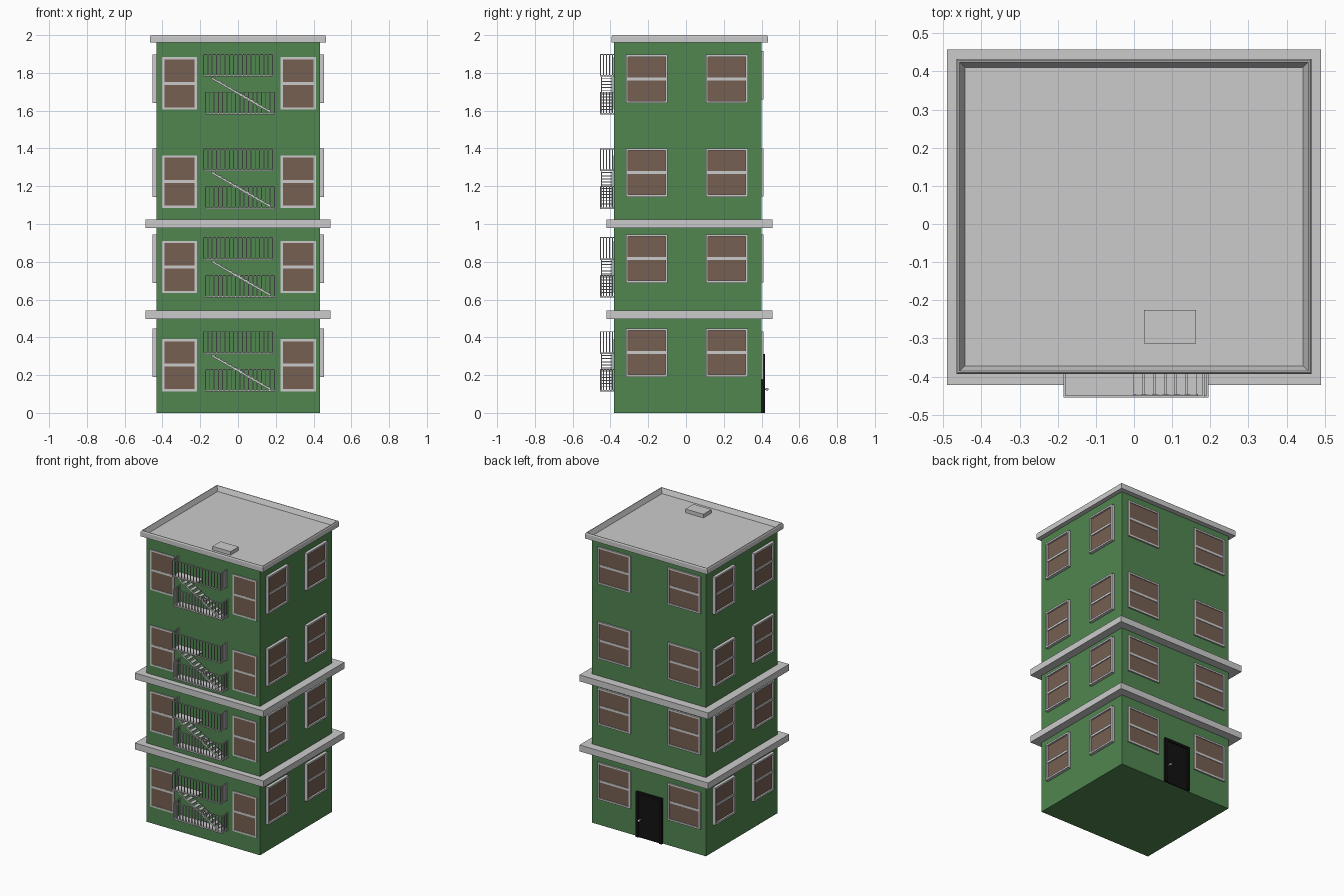
import bpy, bmesh

if "Cube" in bpy.data.objects:
    bpy.data.objects.remove(bpy.data.objects["Cube"])


def material(name, rgb):
    m = bpy.data.materials.new(name)
    m.diffuse_color = (*rgb, 1)
    m.use_nodes = True
    m.node_tree.nodes["Principled BSDF"].inputs["Base Color"].default_value = m.diffuse_color
    return m


GREEN = material("green_wall", (0.08, 0.24, 0.08))
BROWN = material("brown_glass", (0.18, 0.115, 0.085))
BLACK = material("black_door", (0.006, 0.006, 0.006))


def finish(name, bm, mat=None):
    me = bpy.data.meshes.new(name)
    bmesh.ops.recalc_face_normals(bm, faces=bm.faces)
    bm.to_mesh(me)
    bm.free()
    ob = bpy.data.objects.new(name, me)
    bpy.context.collection.objects.link(ob)
    if mat:
        me.materials.append(mat)
    return ob


def boxes(name, items, mat=None):
    """One object from boxes (x0, x1, y0, y1, z0, z1[, rise at x1])."""
    bm = bmesh.new()
    for b in items:
        x0, x1, y0, y1, z0, z1 = b[:6]
        dz = b[6] if len(b) > 6 else 0
        lo = [(x0, y0, 0), (x1, y0, dz), (x1, y1, dz), (x0, y1, 0)]
        a = [bm.verts.new((x, y, z0 + d)) for x, y, d in lo]
        c = [bm.verts.new((x, y, z1 + d)) for x, y, d in lo]
        bm.faces.new(a)
        bm.faces.new(c)
        for i in range(4):
            j = (i + 1) % 4
            bm.faces.new((a[i], a[j], c[j], c[i]))
    return finish(name, bm, mat)


X0, X1, Y0, Y1 = -0.432, 0.434, -0.38, 0.40

# Main walls
boxes("building_walls", [(X0, X1, Y0, Y1, 0, 1.965)], GREEN)

# Ledges between floors
for nm, z in (("lower_ledge", 0.498), ("upper_ledge", 0.98)):
    boxes(nm, [(-0.49, 0.49, -0.422, 0.458, z, z + 0.044)])

# Roof slab with raised rim: nested rectangles (inset, height)
bm = bmesh.new()
rings = []
for s, z in ((0, 1.96), (0, 1.992), (0.004, 2.0), (0.008, 2.0), (0.022, 1.967), (0.031, 1.967)):
    a, b, c, d = -0.465 + s, 0.465 - s, -0.394 + s, 0.433 - s
    rings.append([bm.verts.new(p) for p in ((a, c, z), (b, c, z), (b, d, z), (a, d, z))])
for r, q in zip(rings, rings[1:]):
    for i in range(4):
        j = (i + 1) % 4
        bm.faces.new((r[i], r[j], q[j], q[i]))
bm.faces.new(rings[0])
bm.faces.new(rings[-1])
finish("roof", bm)

# Roof hatch
boxes("roof_hatch", [(0.026, 0.163, -0.314, -0.226, 1.96, 1.992)])


# Windows: u runs along the wall, n points out of it
def on_wall(side, u0, u1, n0, n1, z0, z1):
    if side == "front":
        return (u0, u1, Y0 - n1, Y0 - n0, z0, z1)
    if side == "back":
        return (u0, u1, Y1 + n0, Y1 + n1, z0, z1)
    if side == "left":
        return (X0 - n1, X0 - n0, u0, u1, z0, z1)
    return (X1 + n0, X1 + n1, u0, u1, z0, z1)


def windows(side, spans, tops, height, out):
    frames, panes = [], []
    w = 0.012
    for u0, u1 in spans:
        for t in tops:
            b, m = t - height, t - height / 2
            for f in ((u0, u0 + w, b, t), (u1 - w, u1, b, t),
                      (u0 + w, u1 - w, b, b + w), (u0 + w, u1 - w, t - w, t)):
                frames.append(on_wall(side, f[0], f[1], -0.01, out, f[2], f[3]))
            frames.append(on_wall(side, u0 + w, u1 - w, -0.01, out * 0.75, m - 0.008, m + 0.008))
            panes.append(on_wall(side, u0 + w, u1 - w, -0.01, out * 0.45, b + w, t - w))
    boxes(side + "_window_frames", frames)
    boxes(side + "_window_panes", panes, BROWN)


windows("front", ((-0.402, -0.217), (0.226, 0.412)), (1.883, 1.363, 0.911, 0.391), 0.277, 0.005)
windows("back", ((-0.395, -0.147), (0.137, 0.387)), (1.915, 1.40, 0.945, 0.432), 0.255, 0.01)
for side in ("left", "right"):
    windows(side, ((-0.318, -0.097), (0.105, 0.327)), (1.897, 1.40, 0.945, 0.447), 0.257, 0.021)

# Back door, raised panel border and knob
boxes("back_door", [(-0.105, 0.092, 0.39, 0.409, 0, 0.312),
                    (-0.105, -0.088, 0.40, 0.417, 0, 0.312),
                    (0.075, 0.092, 0.40, 0.417, 0, 0.312),
                    (-0.088, 0.075, 0.40, 0.417, 0.295, 0.312)], BLACK)
bpy.ops.mesh.primitive_uv_sphere_add(segments=12, ring_count=8, radius=0.008, location=(0.06, 0.429, 0.125))
bpy.context.object.name = "door_knob"
bpy.ops.object.shade_smooth()
boxes("knob_stem", [(0.057, 0.063, 0.405, 0.427, 0.122, 0.128)])


# Fire escapes: two railed landings joined by a stair
def railing(x0, x1, z0, z1):
    yf, yb, t = -0.455, Y0, 0.005
    out = [(x0, x1, yf, yf + t, z1 - t, z1), (x0, x1, yf, yf + t, z0, z0 + 0.008)]
    n = 17
    for i in range(n):
        x = x0 + (x1 - x0 - t) * i / (n - 1)
        out.append((x, x + t, yf, yf + t, z0, z1))
    for x in (x0, x1 - t):
        out.append((x, x + t, yf, yb, z1 - t, z1))
        out.append((x, x + t, yf, yb, z0, z0 + 0.008))
        for k in range(1, 5):
            y = yf + 0.016 * k
            out.append((x, x + t, y, y + t, z0, z1))
    return out


for n, top in enumerate((0.432, 0.93, 1.40, 1.90), 1):
    up, low = top - 0.12, top - 0.32
    boxes(f"upper_landing_railing_{n}", railing(-0.185, 0.185, up, top))
    boxes(f"lower_landing_railing_{n}", railing(-0.175, 0.195, low, low + 0.12))
    boxes(f"landing_floors_{n}",
          [(-0.182, 0.0, -0.452, Y0, up, up + 0.006), (-0.172, 0.192, -0.452, Y0, low, low + 0.006)])
    steps = 11
    stair = []
    for i in range(steps):
        x = -0.14 + 0.028 * i
        z = up - 0.006 - 0.0165 * i
        stair.append((x, x + 0.024, -0.447, -0.392, z - 0.005, z))
    for y in (-0.450, -0.394):
        stair.append((-0.14, 0.168, y, y + 0.004, up - 0.013, up - 0.001, -0.178))
    boxes(f"fire_escape_stair_{n}", stair)
